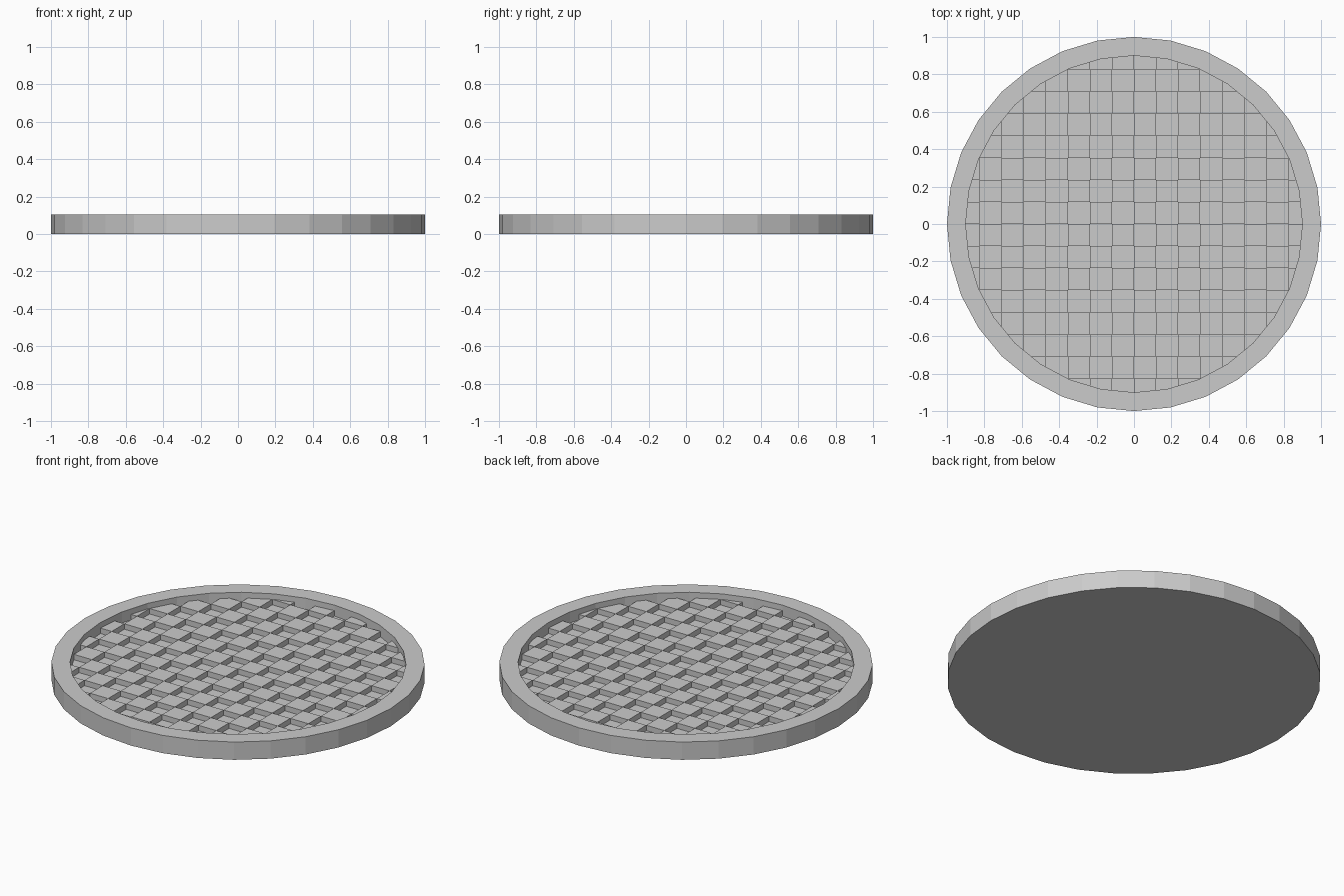
import bpy, bmesh
from math import cos, sin, pi, floor

if "Cube" in bpy.data.objects:
    bpy.data.objects.remove(bpy.data.objects["Cube"])

SIDES, CELL = 32, 0.118
TOP, HIGH, LOW = 0.105, 0.072, 0.04
R_OUT, R_IN = 1.0, 0.9


def finish(name, bm):
    mesh = bpy.data.meshes.new(name)
    bm.to_mesh(mesh)
    bm.free()
    obj = bpy.data.objects.new(name, mesh)
    bpy.context.collection.objects.link(obj)


def ring(bm, r, z):
    return [bm.verts.new((r * cos(2 * pi * i / SIDES), r * sin(2 * pi * i / SIDES), z))
            for i in range(SIDES)]


# Rim and closed underside
bm = bmesh.new()
loops = [ring(bm, r, z) for r, z in ((R_OUT, 0), (R_OUT, TOP), (R_IN, TOP), (R_IN, LOW))]
for a, b in zip(loops, loops[1:]):
    for i in range(SIDES):
        j = (i + 1) % SIDES
        bm.faces.new((a[i], a[j], b[j], b[i]))
bm.faces.new(loops[0][::-1])
finish("rim_and_base", bm)

# Recessed floor, sliced into square cells
bm = bmesh.new()
bm.faces.new(ring(bm, R_IN, LOW))
for k in range(-7, 8):
    for co, no in (((k * CELL, 0, 0), (1, 0, 0)), ((0, k * CELL, 0), (0, 1, 0))):
        bmesh.ops.bisect_plane(bm, geom=bm.verts[:] + bm.edges[:] + bm.faces[:],
                               plane_co=co, plane_no=no, dist=1e-5)

# Alternate cells raised as a checkerboard grip
raised = []
for f in bm.faces:
    c = f.calc_center_median()
    if (floor(c.x / CELL) + floor(c.y / CELL)) % 2 == 0:
        raised.append(f)
tops = bmesh.ops.extrude_discrete_faces(bm, faces=raised)["faces"]
for f in tops:
    for v in f.verts:
        v.co.z = HIGH
bmesh.ops.recalc_face_normals(bm, faces=tops)
for f in tops:
    if f.normal.z < 0:
        f.normal_flip()
finish("checkered_floor", bm)
